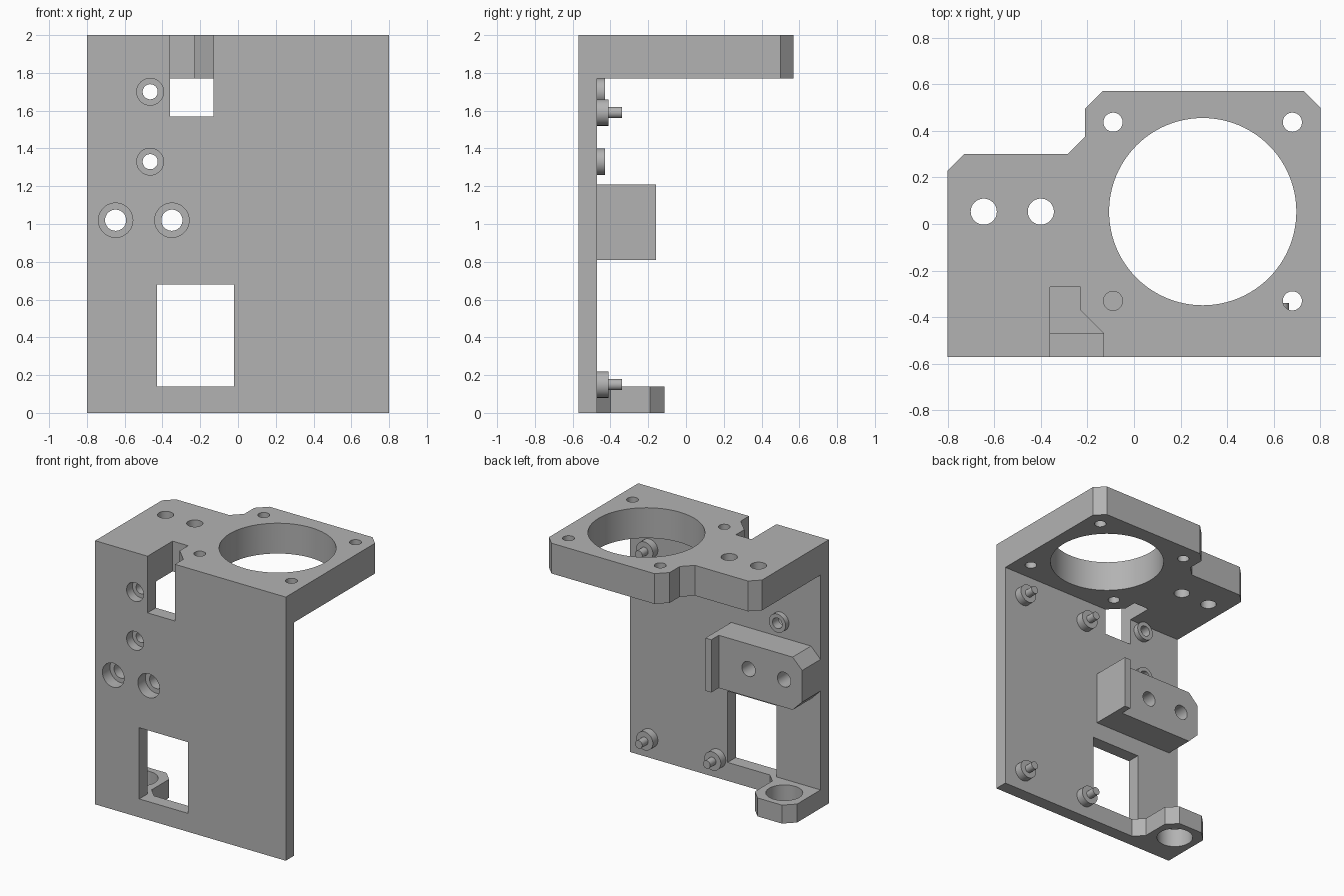
import bpy, bmesh, math
from mathutils import Matrix, Vector

cube = bpy.data.objects.get("Cube")
if cube:
    bpy.data.objects.remove(cube, do_unlink=True)

GREY = (0.45, 0.45, 0.45, 1)
mat = bpy.data.materials.new("plain_grey")
mat.use_nodes = True
mat.diffuse_color = GREY
mat.node_tree.nodes["Principled BSDF"].inputs["Base Color"].default_value = GREY

FRONT, BACK = -0.57, -0.47      # wall faces


def finish(name, bm):
    bmesh.ops.recalc_face_normals(bm, faces=bm.faces)
    mesh = bpy.data.meshes.new(name)
    bm.to_mesh(mesh)
    bm.free()
    mesh.materials.append(mat)
    ob = bpy.data.objects.new(name, mesh)
    bpy.context.collection.objects.link(ob)
    return ob


def prism(name, outline, low, high, axis="z"):
    """Extrude an (x, y) outline along z, or an (x, z) outline along y."""
    bm = bmesh.new()
    along_z = axis == "z"
    verts = [bm.verts.new((a, b, low) if along_z else (a, low, b)) for a, b in outline]
    face = bm.faces.new(verts)
    moved = bmesh.ops.extrude_face_region(bm, geom=[face])["geom"]
    step = Vector((0, 0, high - low)) if along_z else Vector((0, high - low, 0))
    bmesh.ops.translate(bm, vec=step, verts=[v for v in moved if isinstance(v, bmesh.types.BMVert)])
    return finish(name, bm)


def rect(x0, x1, b0, b1):
    return [(x0, b0), (x1, b0), (x1, b1), (x0, b1)]


def rod(name, a, b, radius, low, high, axis="y", sides=48):
    ring = [(a + radius * math.cos(math.tau * i / sides),
             b + radius * math.sin(math.tau * i / sides)) for i in range(sides)]
    return prism(name, ring, low, high, axis)


def combine(target, tool, operation="DIFFERENCE"):
    mod = target.modifiers.new("combine", "BOOLEAN")
    mod.operation, mod.solver, mod.object = operation, "EXACT", tool
    bpy.context.view_layer.objects.active = target
    bpy.ops.object.modifier_apply(modifier=mod.name)
    bpy.data.objects.remove(tool, do_unlink=True)


def smooth(ob):
    bpy.ops.object.select_all(action="DESELECT")
    ob.select_set(True)
    bpy.context.view_layer.objects.active = ob
    bpy.ops.object.shade_smooth_by_angle(angle=math.radians(30))


# Frame: upright wall with a stepped top shelf
frame = prism("frame", rect(-0.8, 0.8, 0, 2), FRONT, BACK, "y")
shelf = prism("shelf", [(-0.8, FRONT), (0.8, FRONT), (0.8, 0.5), (0.73, 0.57), (-0.135, 0.57),
                        (-0.21, 0.495), (-0.21, 0.375), (-0.285, 0.3), (-0.73, 0.3),
                        (-0.8, 0.23)], 1.77, 2)
combine(frame, shelf, "UNION")

# Large round opening, its four screw holes and two side holes in the shelf
combine(frame, rod("opening", 0.295, 0.053, 0.402, 1.7, 2.1, "z", 96))
for x in (-0.09, 0.68):
    for y in (-0.33, 0.437):
        combine(frame, rod("screw_hole", x, y, 0.041, 1.7, 2.1, "z"))
for x in (-0.645, -0.4):
    combine(frame, rod("side_hole", x, 0.053, 0.056, 1.7, 2.1, "z"))

# Cable notch at the top and rectangular window below
combine(frame, prism("notch", [(-0.36, -0.7), (-0.13, -0.7), (-0.13, -0.47), (-0.23, -0.37),
                               (-0.23, -0.27), (-0.36, -0.27)], 1.57, 2.1))
combine(frame, prism("window", rect(-0.43, -0.02, 0.14, 0.68), -0.7, -0.4, "y"))

# Raised block with clipped corners and a stop lip at its inner end
c = 0.08
block = prism("mounting_block", [(-0.8 + c, 0.81), (-0.05, 0.81), (-0.05, 1.21), (-0.8 + c, 1.21),
                                 (-0.8, 1.21 - c), (-0.8, 0.81 + c)], BACK, -0.25, "y")
combine(block, prism("lip", rect(-0.1, -0.05, 0.81, 1.21), BACK, -0.16, "y"), "UNION")

# Counterbored bolt holes through wall and block
for x in (-0.648, -0.35):
    for part in (frame, block):
        combine(part, rod("bolt_hole", x, 1.02, 0.056, -0.7, 0))
    combine(frame, rod("counterbore", x, 1.02, 0.091, -0.7, BACK - 0.01))

# Ring bosses with counterbored holes
rings = []
for z, name in ((1.70, "upper_ring_boss"), (1.33, "lower_ring_boss")):
    boss = rod(name, -0.465, z, 0.07, BACK, -0.43)
    for part in (frame, boss):
        combine(part, rod("hole", -0.465, z, 0.04, -0.7, -0.3))
    combine(frame, rod("counterbore", -0.465, z, 0.071, -0.7, -0.5))
    rings.append(boss)

# Foot lug with a vertical bore
lug = prism("foot_lug", [(-0.8, BACK), (-0.375, BACK), (-0.445, -0.4), (-0.445, -0.19),
                         (-0.52, -0.115), (-0.725, -0.115), (-0.8, -0.19)], 0, 0.14)
combine(lug, rod("bore", -0.622, -0.29, 0.127, -0.1, 0.3, "z", 64))

# Four standoffs with locating pins
standoffs = []
for x, side in ((0.065, "inner"), (0.635, "outer")):
    for z, level in ((0.15, "lower"), (1.59, "upper")):
        post = rod(f"{level}_{side}_standoff", x, z, 0.07, BACK, -0.41)
        combine(post, rod("pin", x, z, 0.03, -0.45, -0.34), "UNION")
        standoffs.append(post)

for ob in [frame, block, lug, *rings, *standoffs]:
    smooth(ob)
